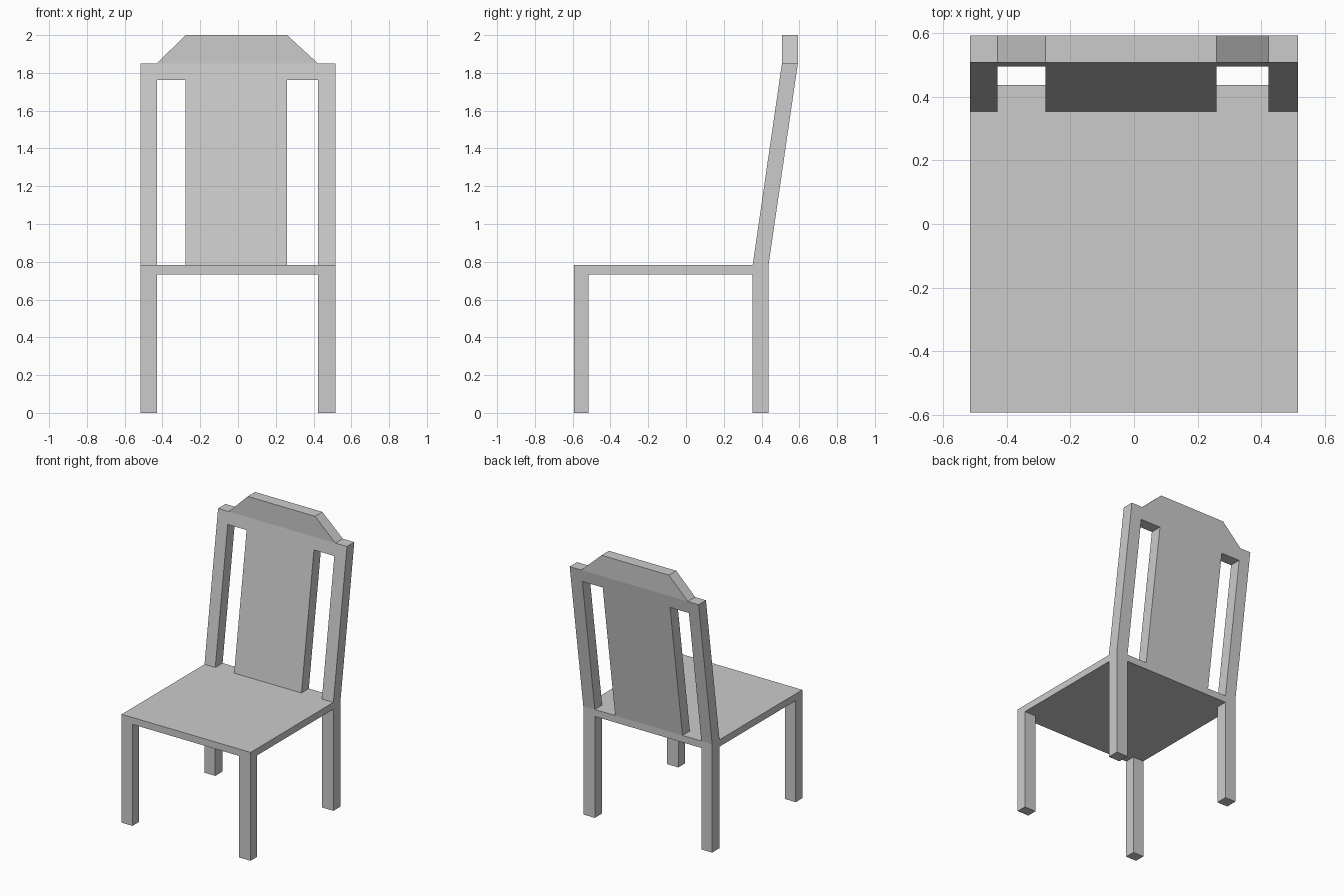
import bpy, bmesh

cube = bpy.data.objects.get("Cube")
if cube:
    bpy.data.objects.remove(cube, do_unlink=True)

grey = bpy.data.materials.new("light_grey")
grey.use_nodes = True
colour = (0.6, 0.6, 0.6, 1)
grey.diffuse_color = colour
grey.node_tree.nodes["Principled BSDF"].inputs["Base Color"].default_value = colour

SEAT_BOTTOM, SEAT_TOP = 0.733, 0.783
RAIL_BOTTOM, POST_TOP, TOP = 1.762, 1.85, 2.0
FRONT, BACK, SIDE = -0.592, 0.592, 0.515
BACK_LEG, SEAT_BACK = 0.353, 0.437
THICK = SEAT_BACK - BACK_LEG
POSTS = {"right": (-SIDE, -0.429), "left": (0.423, SIDE)}
SPLAT = (-0.278, 0.26)


def lean(z):
    """Depth of the backrest front: raked up to the post tops, then upright."""
    t = (min(z, POST_TOP) - SEAT_TOP) / (POST_TOP - SEAT_TOP)
    return BACK_LEG + t * (BACK - THICK - BACK_LEG)


def prism(name, outline, y0, y1, raked=False):
    """Extrude an x-z outline from y0 to y1, optionally following the rake."""
    bm = bmesh.new()
    face = bm.faces.new([bm.verts.new((x, y0, z)) for x, z in outline])
    out = bmesh.ops.extrude_face_region(bm, geom=[face])
    for v in out["geom"]:
        if isinstance(v, bmesh.types.BMVert):
            v.co.y = y1
    if raked:
        bmesh.ops.bisect_plane(bm, geom=bm.verts[:] + bm.edges[:] + bm.faces[:],
                               plane_co=(0, 0, POST_TOP), plane_no=(0, 0, 1))
        for v in bm.verts:
            v.co.y += lean(v.co.z)
    bmesh.ops.recalc_face_normals(bm, faces=bm.faces[:])
    mesh = bpy.data.meshes.new(name)
    bm.to_mesh(mesh)
    bm.free()
    mesh.materials.append(grey)
    obj = bpy.data.objects.new(name, mesh)
    bpy.context.collection.objects.link(obj)
    return obj


def rect(xs, z0, z1):
    return [(xs[0], z0), (xs[1], z0), (xs[1], z1), (xs[0], z1)]


# Seat
prism("seat", rect((-SIDE, SIDE), SEAT_BOTTOM, SEAT_TOP), FRONT, SEAT_BACK)

# Legs and raked back posts
for side, xs in POSTS.items():
    prism("front_leg_" + side, rect(xs, 0, SEAT_BOTTOM), FRONT, FRONT + 0.075)
    prism("back_leg_" + side, rect(xs, 0, SEAT_BOTTOM), BACK_LEG, SEAT_BACK)
    prism("back_post_" + side, rect(xs, SEAT_TOP, POST_TOP), 0, THICK, True)

# Central splat
prism("back_splat", rect(SPLAT, SEAT_TOP, RAIL_BOTTOM), 0, THICK, True)

# Crest rail with sloping shoulders
inner_right, inner_left = POSTS["right"][1], POSTS["left"][0]
prism("crest_rail", [(inner_right, RAIL_BOTTOM), (inner_left, RAIL_BOTTOM),
                     (inner_left, POST_TOP), (SPLAT[1], TOP),
                     (SPLAT[0], TOP), (inner_right, POST_TOP)], 0, THICK, True)
